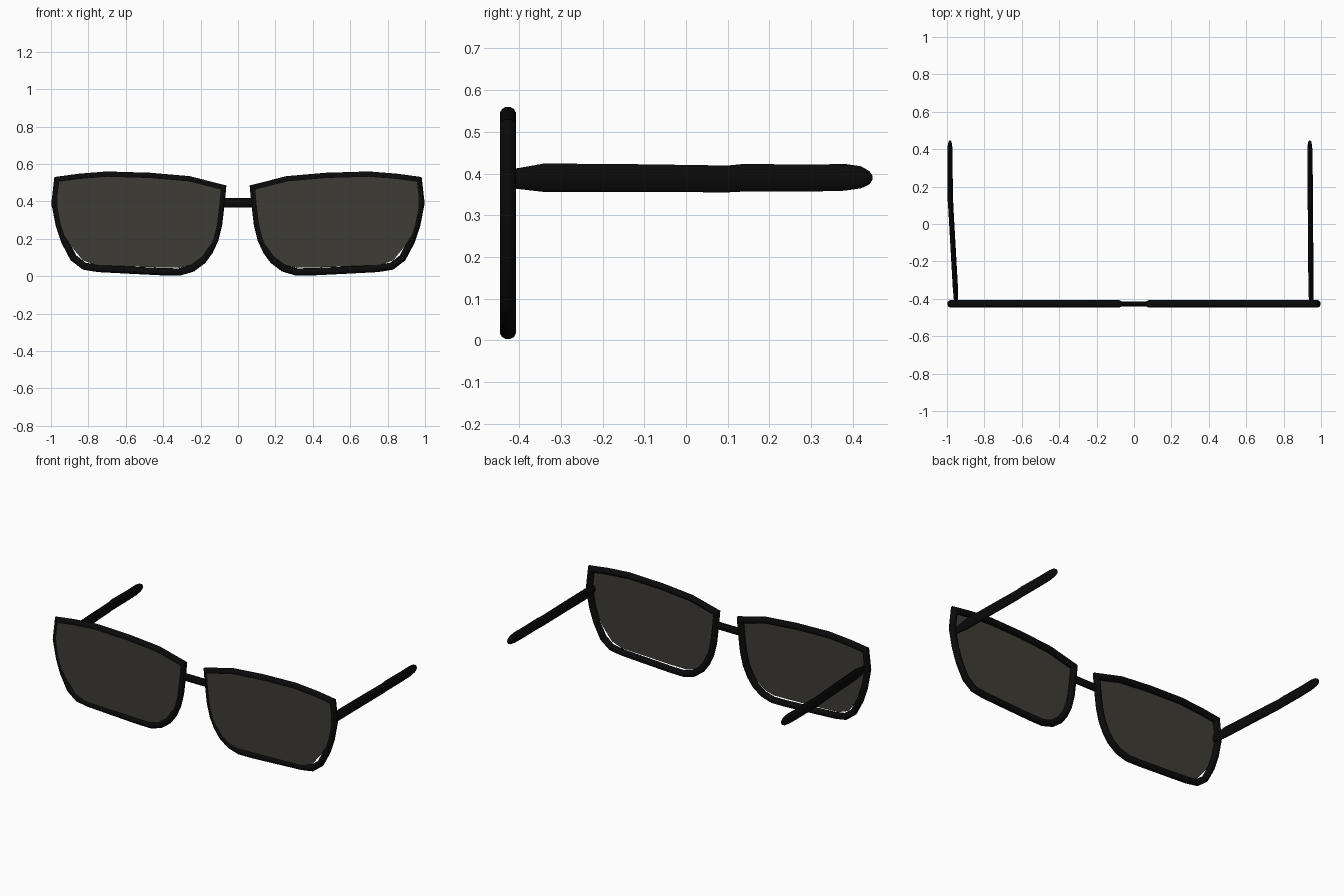
import bpy, bmesh, math
from mathutils import Vector

if "Cube" in bpy.data.objects:
    bpy.data.objects.remove(bpy.data.objects["Cube"])


def material(name, rgb):
    m = bpy.data.materials.new(name)
    m.diffuse_color = (*rgb, 1)
    m.use_nodes = True
    m.node_tree.nodes["Principled BSDF"].inputs["Base Color"].default_value = m.diffuse_color
    return m


BLACK = material("frame black", (0.003, 0.003, 0.003))
SMOKE = material("smoked lens", (0.047, 0.045, 0.035))


def finish(name, bm, mat, angle=35):
    bmesh.ops.recalc_face_normals(bm, faces=bm.faces)
    me = bpy.data.meshes.new(name)
    bm.to_mesh(me)
    bm.free()
    me.materials.append(mat)
    ob = bpy.data.objects.new(name, me)
    bpy.context.collection.objects.link(ob)
    bpy.ops.object.select_all(action='DESELECT')
    ob.select_set(True)
    bpy.context.view_layer.objects.active = ob
    bpy.ops.object.shade_smooth_by_angle(angle=math.radians(angle))
    return ob


def skin(bm, rings, closed):
    """Join equal-sized rings of points into a tube."""
    vs = [[bm.verts.new(p) for p in r] for r in rings]
    n, m = len(vs), len(vs[0])
    for i in range(n if closed else n - 1):
        a, b = vs[i], vs[(i + 1) % n]
        for j in range(m):
            k = (j + 1) % m
            bm.faces.new((a[j], a[k], b[k], b[j]))
    if not closed:
        bm.faces.new(vs[0])
        bm.faces.new(vs[-1])


# Outer outline of the right-hand rim (x, z), counter-clockwise from the nose corner
RIM = [(.062, .485), (.072, .38), (.085, .27), (.105, .19), (.135, .125), (.175, .07),
       (.235, .025), (.31, .003), (.40, .004), (.60, .014), (.75, .022), (.83, .035),
       (.895, .085), (.945, .18), (.975, .27), (.998, .39), (.982, .53),
       (.85, .548), (.70, .560), (.47, .553), (.26, .535)]
# Visible edge of the lens on the front
LENS = [(.085, .48), (.095, .36), (.11, .25), (.14, .18), (.19, .105), (.25, .06),
        (.31, .045), (.40, .046), (.60, .053), (.76, .059), (.83, .085), (.895, .165),
        (.945, .245), (.965, .36), (.968, .512), (.85, .532), (.70, .545), (.47, .538),
        (.26, .518)]
YF, R = -0.427, 0.0195


def rim_rings(side):
    rings, n = [], len(RIM)
    for i in range(n):
        p = Vector(RIM[i])
        d0 = (p - Vector(RIM[i - 1])).normalized()
        d1 = (Vector(RIM[(i + 1) % n]) - p).normalized()
        n0, n1 = Vector((-d0.y, d0.x)), Vector((-d1.y, d1.x))
        miter = (n0 + n1) / (1 + n0.dot(n1))      # points inward
        ring = []
        for k in range(12):
            a = math.tau * (k + .5) / 12
            q = p + miter * R * (1 - math.cos(a) / math.cos(math.pi / 12))
            ring.append((side * q.x, YF + R * math.sin(a) / math.cos(math.pi / 12), q.y))
        rings.append(ring)
    return rings


# Temple arms: (y, centre z, half height, half width)
ARM = [(-.43, .388, .022, .010), (-.40, .388, .026, .012), (-.34, .390, .035, .014),
       (-.10, .389, .034, .014), (.10, .387, .033, .014), (.14, .390, .034, .015),
       (.30, .389, .033, .014), (.38, .391, .033, .014), (.42, .391, .027, .012),
       (.44, .390, .016, .008), (.447, .390, .005, .003)]


def arm_x(side, y):
    if side > 0:
        return .947 - .007 * (y + .43) / .877
    return -.950 - .034 * min(1, (y + .43) / .6)


for side, tag in ((1, "right"), (-1, "left")):
    # Rim
    bm = bmesh.new()
    skin(bm, rim_rings(side), True)
    finish(tag + "_rim", bm, BLACK)

    # Lens plate, set at the front of the rim
    bm = bmesh.new()
    f = bm.faces.new([bm.verts.new((side * x, -.4445, z)) for x, z in LENS])
    ext = bmesh.ops.extrude_face_region(bm, geom=[f], use_keep_orig=True)
    for v in ext["geom"]:
        if isinstance(v, bmesh.types.BMVert):
            v.co.y += .004
    finish(tag + "_lens", bm, SMOKE)

    # Temple arm
    bm = bmesh.new()
    skin(bm, [[(arm_x(side, y) + w * math.cos(math.tau * k / 14), y,
                z + h * math.sin(math.tau * k / 14)) for k in range(14)]
              for y, z, h, w in ARM], False)
    finish(tag + "_temple", bm, BLACK)

# Nose bridge
bm = bmesh.new()
skin(bm, [[(x, YF + .013 * math.cos(math.tau * k / 12),
            .392 + .025 * math.sin(math.tau * k / 12)) for k in range(12)]
          for x in (-.09, 0, .09)], False)
finish("bridge", bm, BLACK)
